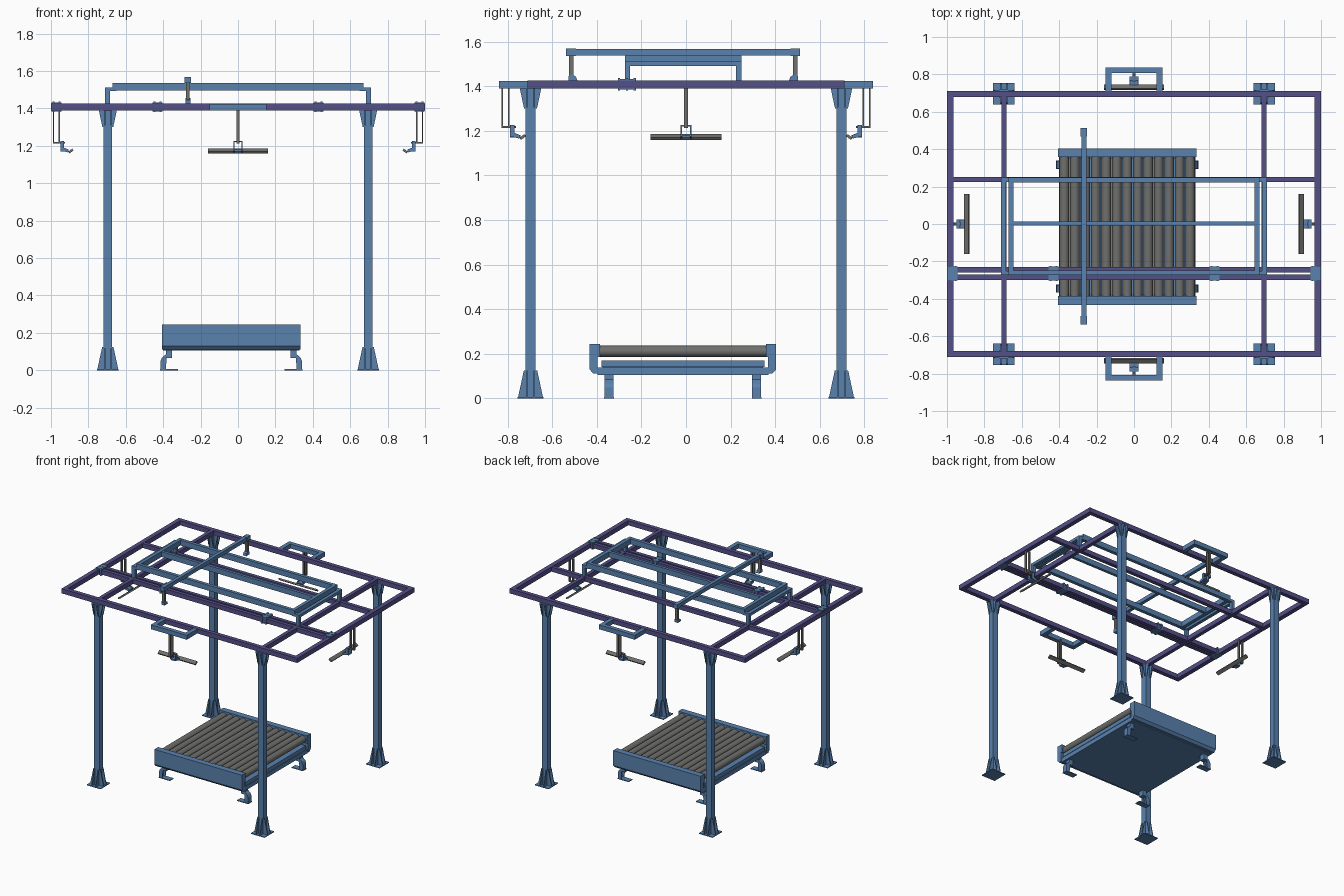
import bpy, bmesh, math
from mathutils import Vector

if "Cube" in bpy.data.objects:
    bpy.data.objects.remove(bpy.data.objects["Cube"])


def material(name, rgb):
    m = bpy.data.materials.new(name)
    m.diffuse_color = (*rgb, 1)
    m.use_nodes = True
    m.node_tree.nodes["Principled BSDF"].inputs["Base Color"].default_value = m.diffuse_color
    return m


BLUE = material("blue_paint", (0.10, 0.22, 0.42))
PURPLE = material("purple_paint", (0.09, 0.08, 0.25))
GREY = material("grey_steel", (0.16, 0.16, 0.155))


def finish(name, bm, mat, rot=0):
    bmesh.ops.recalc_face_normals(bm, faces=bm.faces)
    me = bpy.data.meshes.new(name)
    bm.to_mesh(me)
    bm.free()
    me.materials.append(mat)
    ob = bpy.data.objects.new(name, me)
    ob.rotation_euler.z = rot
    bpy.context.collection.objects.link(ob)
    return ob


def prism(name, pts, axis, a, b, mat, rot=0):
    """Extrude a 2D profile along an axis from a to b (profile uses the other two axes in order)."""
    bm = bmesh.new()

    def vert(p, t):
        c = list(p)
        c.insert(axis, t)
        return bm.verts.new(c)
    face = bm.faces.new([vert(p, a) for p in pts])
    ext = bmesh.ops.extrude_face_region(bm, geom=[face])
    off = Vector((0, 0, 0))
    off[axis] = b - a
    bmesh.ops.translate(bm, vec=off, verts=[g for g in ext["geom"] if isinstance(g, bmesh.types.BMVert)])
    return finish(name, bm, mat, rot)


def box(name, x0, x1, y0, y1, z0, z1, mat=BLUE, rot=0):
    return prism(name, [(x0, y0), (x1, y0), (x1, y1), (x0, y1)], 2, z0, z1, mat, rot)


def cyl_y(name, x, z, r, y0, y1, mat):
    n = 20
    pts = [(x + r * math.cos(2 * math.pi * i / n), z + r * math.sin(2 * math.pi * i / n)) for i in range(n)]
    ob = prism(name, pts, 1, y0, y1, mat)
    bpy.context.view_layer.objects.active = ob
    ob.select_set(True)
    bpy.ops.object.shade_smooth_by_angle()
    ob.select_set(False)


# Overhead grid of square tubes
Z0, Z1 = 1.39, 1.425
for s in (-1, 1):
    box("frame_long_tube", -1, 1, s * 0.695 - 0.016, s * 0.695 + 0.016, Z0, Z1, PURPLE)
    box("frame_end_tube", s * 0.983 - 0.017, s * 0.983 + 0.017, -0.679, 0.679, Z0, Z1, PURPLE)
    box("frame_cross_tube", s * 0.695 - 0.014, s * 0.695 + 0.014, -0.679, 0.679, Z0, Z1, PURPLE)
for y in (0.238, -0.245, -0.285):
    box("inner_long_tube", -0.966, 0.966, y - 0.014, y + 0.014, Z0, Z1 - 0.001, PURPLE)

# Clamps joining the double tube
for s in (-1, 1):
    for x in (0.43, 0.97):
        for z in (1.384, 1.425):
            box("clamp_plate", s * x - 0.026, s * x + 0.026, -0.302, -0.228, z, z + 0.007)
        for dx in (-0.016, 0.016):
            for y in (-0.3, -0.265, -0.23):
                box("clamp_bolt", s * x + dx - 0.005, s * x + dx + 0.005, y - 0.005, y + 0.005, 1.381, 1.436)

# Columns with base plates and gusset fins
for sx in (-1, 1):
    for sy in (-1, 1):
        cx, cy, h = sx * 0.696, sy * 0.697, 0.023
        box("column", cx - h, cx + h, cy - h, cy + h, 0, Z0)
        box("base_plate", cx - 0.058, cx + 0.058, cy - 0.058, cy + 0.058, 0, 0.006)
        for d in (-1, 1):
            for o in (-0.019, 0.013):
                for axis, c, t in ((1, cx, cy), (0, cy, cx)):
                    low = [(c + d * h, 0.005), (c + d * 0.056, 0.005), (c + d * 0.03, 0.125), (c + d * h, 0.125)]
                    top = [(c + d * h, 1.30), (c + d * 0.029, 1.30), (c + d * 0.048, Z0), (c + d * h, Z0)]
                    prism("base_gusset", low, axis, t + o, t + o + 0.006, BLUE)
                    prism("top_gusset", top, axis, t + o, t + o + 0.006, BLUE)

# Raised rail frame on end portals
for s in (-1, 1):
    px = s * 0.697
    for y in (-0.262, 0.237):
        box("portal_post", px - 0.013, px + 0.013, y - 0.012, y + 0.012, Z1, 1.512)
        box("portal_link", min(px, s * 0.65), max(px, s * 0.65), y - 0.012, y + 0.012, 1.492, 1.512)
    box("portal_bar", px - 0.013, px + 0.013, -0.25, 0.225, 1.49, 1.512)
    box("rail_end", s * 0.657 - 0.013, s * 0.657 + 0.013, -0.274, 0.249, 1.495, 1.537)
for y, w in ((-0.261, 0.013), (0.236, 0.013), (0.003, 0.011)):
    box("raised_rail", -0.644, 0.644, y - w, y + w, 1.495, 1.536)

# Travelling cross beam with hanging end arms
bx = -0.268
box("travel_beam", bx - 0.013, bx + 0.013, -0.535, 0.508, 1.537, 1.566)
for y, s in ((-0.515, 1), (0.49, -1)):
    box("beam_end_collar", bx - 0.017, bx + 0.017, y - 0.022, y + 0.022, 1.535, 1.568)
    box("hanger_arm", bx - 0.01, bx + 0.01, y - 0.01, y + 0.01, 1.43, 1.54, GREY)
    prism("hanger_foot", [(y - s * 0.012, 1.425), (y + s * 0.028, 1.425), (y + s * 0.022, 1.442), (y, 1.455),
                          (y - s * 0.012, 1.445)], 0, bx - 0.014, bx + 0.014, BLUE)

# Front and back outrigger brackets
for s in (-1, 1):
    r = 0 if s > 0 else math.pi
    for t in (-1, 1):
        box("outrigger_arm", t * 0.136 - 0.016, t * 0.136 + 0.016, 0.711, 0.806, Z0, Z1 - 0.001, BLUE, r)
    box("outrigger_bar", -0.152, 0.152, 0.806, 0.838, Z0, Z1 - 0.001, BLUE, r)

# Hanging handles, built toward +x then turned to each side
for k, R in enumerate((0.99, 0.828, 0.99, 0.828)):
    a = k * math.pi / 2
    for d in (0, 0.03):
        box("handle_strap", R - d - 0.007, R - d, -0.008, 0.008, 1.215, 1.395, GREY, a)
    box("handle_strap_foot", R - 0.066, R, -0.008, 0.008, 1.213, 1.221, GREY, a)
    for y in (-0.025, 0.018):
        prism("handle_clevis", [(R - 0.04, 1.225), (R - 0.06, 1.225), (R - 0.06, 1.19), (R - 0.085, 1.18),
                                (R - 0.08, 1.165), (R - 0.04, 1.175)], 1, y, y + 0.007, BLUE, a)
    box("clevis_top", R - 0.06, R - 0.04, -0.018, 0.018, 1.22, 1.226, BLUE, a)
    box("clevis_bottom", R - 0.085, R - 0.04, -0.018, 0.018, 1.17, 1.18, BLUE, a)
    c, s = math.cos(math.radians(35)), math.sin(math.radians(35))
    prism("handle_bar", [(R - 0.096 + u * c + v * s, 1.172 - u * s + v * c) for u, v in
                         ((-0.014, -0.006), (0.014, -0.006), (0.014, 0.006), (-0.014, 0.006))],
          1, -0.16, 0.16, GREY, a)

# Roller conveyor: side channels, tray and rollers
CX, CY = -0.036, -0.014
X0, X1 = CX - 0.371, CX + 0.371
for s in (-1, 1):
    pts = [(0.418, 0.245), (0.372, 0.245), (0.372, 0.185), (0.382, 0.185), (0.382, 0.112), (0.402, 0.112),
           (0.418, 0.13)]
    prism("conveyor_side", [(CY + s * y, z) for y, z in pts], 0, X0, X1, BLUE)
box("conveyor_tray", X0 + 0.005, X1 - 0.005, CY - 0.383, CY + 0.383, 0.106, 0.138)
box("conveyor_deck", X0 + 0.005, X1 - 0.005, CY - 0.365, CY + 0.365, 0.141, 0.17)
box("deck_core", X0 + 0.02, X1 - 0.02, CY - 0.36, CY + 0.36, 0.13, 0.15)
for i in range(13):
    cyl_y("roller", CX + (i - 6) * 0.056, 0.211, 0.0255, CY - 0.373, CY + 0.373, GREY)

# Conveyor feet: upright, curved yoke and floor pad
for sx in (-1, 1):
    for sy in (-1, 1):
        y = CY + sy * 0.331
        yoke = [(0.325, 0.075), (0.345, 0.072), (0.36, 0.058), (0.366, 0.04), (0.366, 0.004),
                (0.378, 0.004), (0.378, 0.05), (0.37, 0.068), (0.35, 0.085), (0.325, 0.09)]
        box("foot_upright", *sorted((CX + sx * 0.318, CX + sx * 0.35)), y - 0.02, y + 0.02, 0.065, 0.112)
        prism("foot_yoke", [(CX + sx * u, z) for u, z in yoke], 1, y - 0.02, y + 0.02, BLUE)
        box("foot_pad", *sorted((CX + sx * 0.285, CX + sx * 0.38)), y - 0.022, y + 0.022, 0, 0.006)
        for e in (-0.02, 0.015):
            prism("foot_cheek", [(CX + sx * u, z) for u, z in
                                 ((0.345, 0.07), (0.378, 0.05), (0.378, 0.004), (0.35, 0.004))],
                  1, y + e, y + e + 0.005, BLUE)
